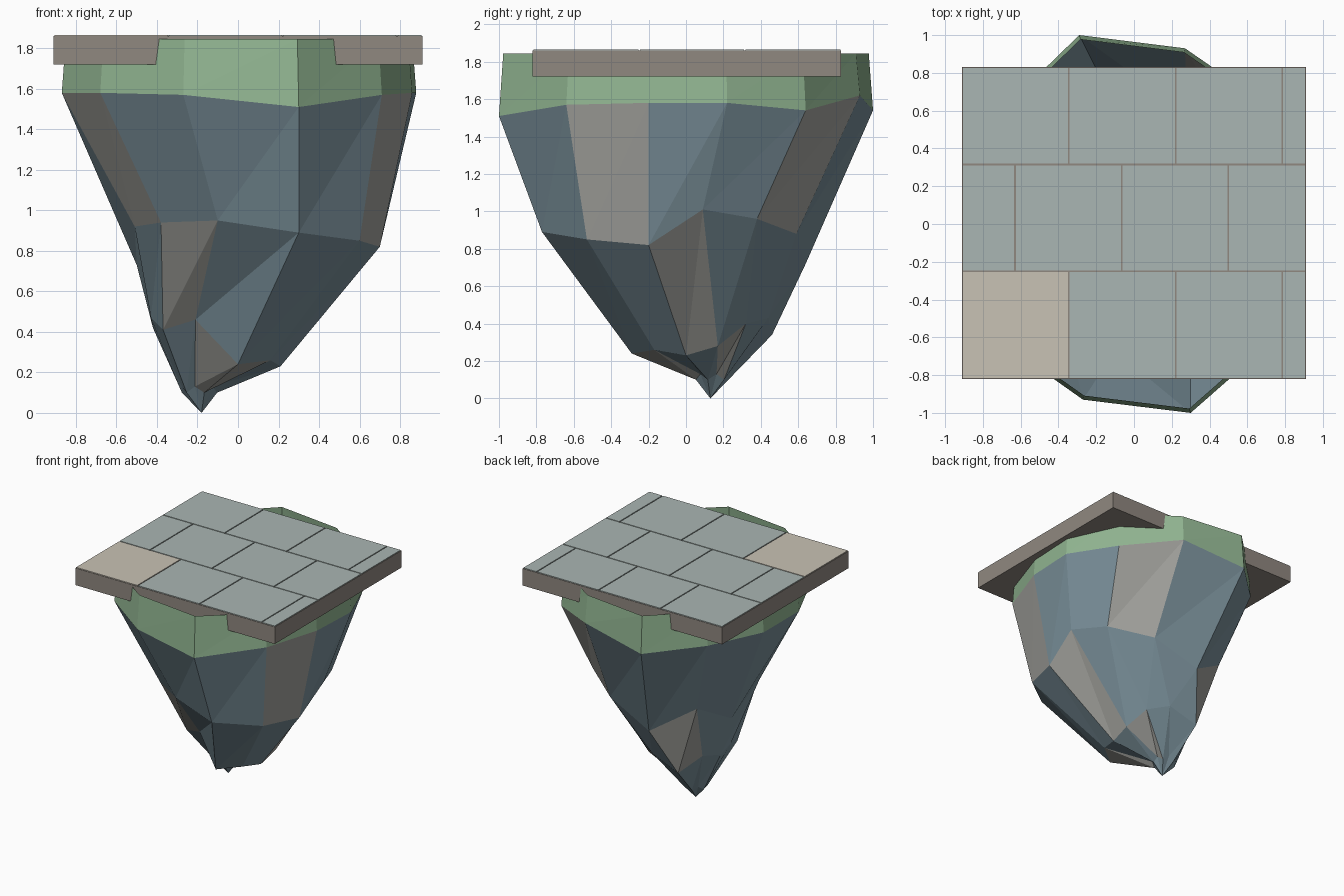
import bpy
import bmesh
from math import cos, sin, radians

default_cube = bpy.data.objects.get("Cube")
if default_cube:
    bpy.data.objects.remove(default_cube, do_unlink=True)


def linear(channel):
    c = channel / 255
    return c / 12.92 if c <= 0.04045 else ((c + 0.055) / 1.055) ** 2.4


def make_material(name, *srgb):
    colour = (*[linear(c) for c in srgb], 1.0)
    material = bpy.data.materials.new(name)
    material.use_nodes = True
    material.diffuse_color = colour
    shader = material.node_tree.nodes["Principled BSDF"]
    shader.inputs["Base Color"].default_value = colour
    shader.inputs["Roughness"].default_value = 0.9
    return material


blue_rock = make_material("blue rock", 122, 144, 154)
grey_rock = make_material("grey rock", 163, 163, 158)
grass_green = make_material("grass green", 146, 182, 146)
mortar_brown = make_material("mortar brown", 144, 136, 128)
tile_grey = make_material("tile grey", 170, 182, 179)
tile_tan = make_material("tile tan", 201, 194, 181)


def finish(bm, name, *materials):
    mesh = bpy.data.meshes.new(name)
    bm.to_mesh(mesh)
    bm.free()
    for material in materials:
        mesh.materials.append(material)
    obj = bpy.data.objects.new(name, mesh)
    bpy.context.collection.objects.link(obj)
    return obj


def band(bm, upper, lower, grey_segments=()):
    """Join two rings of vertices with a belt of triangles."""
    count = len(upper)
    for i in range(count):
        j = (i + 1) % count
        for corners in ((upper[i], lower[i], upper[j]),
                        (lower[i], lower[j], upper[j])):
            face = bm.faces.new(corners)
            face.material_index = int(i in grey_segments)


def add_box(name, low, high, material):
    bm = bmesh.new()
    bmesh.ops.create_cube(bm, size=1)
    for vert in bm.verts:
        vert.co = [(a + b) / 2 + c * (b - a)
                   for a, b, c in zip(low, high, vert.co)]
    return finish(bm, name, material)


# Irregular twelve-sided cross-sections of the rock, from wide to narrow
shoulder = [(.3, -1, 1.51), (.71, -.64, 1.57), (.86, -.2, 1.58),
            (.88, .22, 1.58), (.69, .64, 1.54), (.27, .93, 1.62),
            (-.29, 1, 1.54), (-.65, .65, 1.57), (-.87, .23, 1.58),
            (-.87, -.23, 1.58), (-.68, -.64, 1.58), (-.27, -.93, 1.57)]
waist = [(.3, -.77, .89), (.6, -.53, .85), (.7, -.2, .82),
         (.72, .09, 1.01), (.59, .38, .96), (.28, .59, .88),
         (-.11, .64, .72), (-.45, .5, .94), (-.5, .12, .73),
         (-.51, -.23, .92), (-.38, -.48, .94), (-.1, -.67, .95)]
ankle = [(0, -.29, .24), (.16, -.17, .26), (.21, 0, .23),
         (.22, .17, .28), (.14, .32, .4), (0, .44, .43),
         (-.25, .46, .34), (-.36, .3, .45), (-.42, .15, .42),
         (-.43, .03, .47), (-.37, -.14, .41), (-.21, -.2, .46)]
foot = [(-.19 + .09 * cos(radians(30 * i - 75)),
         .14 + .09 * sin(radians(30 * i - 75)),
         .1 + .03 * (i % 2)) for i in range(12)]
tip = (-.18, .13, 0)

# Hanging rock with scattered grey facets, open at the top
bm = bmesh.new()
rings = [[bm.verts.new(p) for p in ring]
         for ring in (shoulder, waist, ankle, foot)]
grey_facets = ((1, 4, 9), (2, 6, 10), (0, 3, 11))
for upper, lower, grey in zip(rings, rings[1:], grey_facets):
    band(bm, upper, lower, grey)
point = bm.verts.new(tip)
last = rings[-1]
for i in range(len(last)):
    bm.faces.new((last[i], point, last[(i + 1) % len(last)]))
finish(bm, "hanging_rock", blue_rock, grey_rock)

# Grass belt that leans slightly inward above the rock
bm = bmesh.new()
grass_top = [bm.verts.new((x * .977, y * .977, 1.845)) for x, y, z in shoulder]
grass_bottom = [bm.verts.new(p) for p in shoulder]
band(bm, grass_top, grass_bottom)
finish(bm, "grass_belt", grass_green)

# Paved deck: a slab with thin tiles in a running bond
left, right, front, back = -.91, .91, -.82, .83
add_box("deck_slab", (left, front, 1.72), (right, back, 1.86), mortar_brown)

gap = .004
row_edges = [front, -.25, .315, back]
for row in range(3):
    first_seam = -.63 if row == 1 else -.345
    seams = [first_seam + .565 * k for k in range(3)]
    column_edges = [left, *seams, right]
    for column, (x0, x1) in enumerate(zip(column_edges, column_edges[1:])):
        is_tan = row == 0 and column == 0
        add_box(f"paving_tile_{row + 1}_{column + 1}",
                (x0 + gap, row_edges[row] + gap, 1.859),
                (x1 - gap, row_edges[row + 1] - gap, 1.866),
                tile_tan if is_tan else tile_grey)
